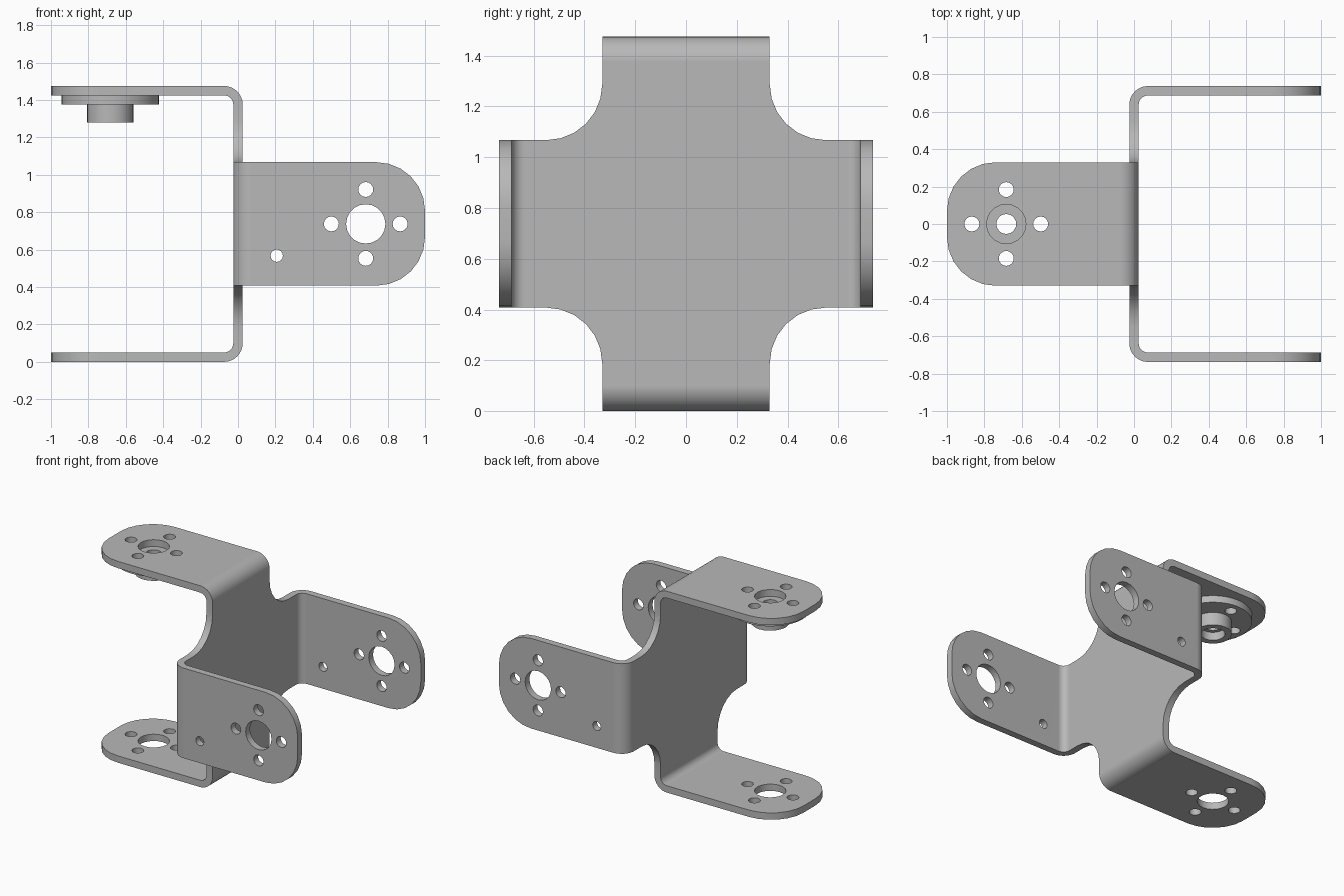
import bpy, bmesh, math

if "Cube" in bpy.data.objects:
    bpy.data.objects.remove(bpy.data.objects["Cube"])

T = 0.05                # sheet thickness
ZC = 0.7375             # height of the bracket centre
H = ZC - T / 2          # centre to mid-surface of each flange
R = 0.075               # mid-surface bend radius
W = 0.33                # half width of the arms
HUB = 0.683             # distance of the hole pattern from the web
PITCH = 0.184           # screw hole spacing from the main hole

steel = bpy.data.materials.new("steel grey")
steel.diffuse_color = (0.48, 0.48, 0.48, 1)
steel.use_nodes = True
steel.node_tree.nodes["Principled BSDF"].inputs["Base Color"].default_value = steel.diffuse_color


def arc(cx, cy, r, a0, a1, n):
    return [(cx + r * math.cos(math.radians(a0 + (a1 - a0) * i / n)),
             cy + r * math.sin(math.radians(a0 + (a1 - a0) * i / n))) for i in range(n + 1)]


def circle(cx, cy, r, n=20):
    return arc(cx, cy, r, 0, 360, n)[:-1]


def screw_holes(cx):
    return [circle(cx + dx * PITCH, dy * PITCH, 0.04, 16)
            for dx, dy in ((1, 0), (-1, 0), (0, 1), (0, -1))]


def fill(bm, loops, place):
    """Fill an outline with holes, put in space by place(u, v)."""
    edges = []
    for loop in loops:
        vs = [bm.verts.new(place(u, v)) for u, v in loop]
        edges += [bm.edges.new((vs[i - 1], vs[i])) for i in range(len(vs))]
    bmesh.ops.triangle_fill(bm, use_beauty=True, use_dissolve=False, edges=edges)


def finish(bm, name, thickness=0):
    bmesh.ops.remove_doubles(bm, verts=bm.verts, dist=1e-4)
    bmesh.ops.recalc_face_normals(bm, faces=bm.faces)
    me = bpy.data.meshes.new(name)
    bm.to_mesh(me)
    bm.free()
    me.materials.append(steel)
    ob = bpy.data.objects.new(name, me)
    bpy.context.collection.objects.link(ob)
    bpy.ops.object.select_all(action='DESELECT')
    ob.select_set(True)
    bpy.context.view_layer.objects.active = ob
    if thickness:
        mod = ob.modifiers.new("thickness", 'SOLIDIFY')
        mod.thickness, mod.offset, mod.use_even_offset = thickness, 0, True
        bpy.ops.object.modifier_apply(modifier=mod.name)
    bpy.ops.object.shade_smooth_by_angle(angle=math.radians(35))
    ob.modifiers.new("flat face normals", 'WEIGHTED_NORMAL').keep_sharp = True
    return ob


# Bracket: cross-shaped web with filleted inner corners
bm = bmesh.new()
quarter = [(H - R, W)] + arc(0.55, 0.55, 0.55 - W, 270, 180, 6) + [(W, H - R)]
outline = []
for k in range(4):
    outline += quarter
    quarter = [(-b, a) for a, b in quarter]
bm.faces.new([bm.verts.new((0, a, ZC + b)) for a, b in outline])

# Flange outline with rounded end corners, main hole and screw holes
er = 0.26
flange = ([(R, -W)] + arc(1 - er, -W + er, er, -90, 0, 6)
          + arc(1 - er, W - er, er, 0, 90, 6) + [(R, W)])
holes = [circle(HUB, 0, 0.105)] + screw_holes(HUB)
side_hole = [circle(0.207, -0.17, 0.033, 16)]

# Four bends and flanges: top and bottom fold to -x, front and back to +x
for s in (1, -1):
    for upright in (True, False):
        def place(d, h, v):
            return (-h, v, ZC + s * d) if upright else (h, s * d, ZC + v)
        rows = []
        for k in range(9):
            a = math.pi / 2 * k / 8
            d, h = H - R + R * math.sin(a), R * (1 - math.cos(a))
            rows.append([bm.verts.new(place(d, h, v)) for v in (-W, W)])
        for p, q in zip(rows, rows[1:]):
            bm.faces.new((p[0], p[1], q[1], q[0]))
        fill(bm, [flange] + holes + ([] if upright else side_hole),
             lambda h, v: place(H, h, v))
finish(bm, "folded_bracket", T)

# Round hub disc under the top flange
bm = bmesh.new()
fill(bm, [circle(-HUB, 0, 0.26, 40), circle(-HUB, 0, 0.053, 24)] + screw_holes(-HUB),
     lambda u, v: (u, v, 2 * ZC - 1.5 * T))
finish(bm, "hub_disc", T)

# Hollow boss below the disc, with a stepped bore
bm = bmesh.new()
profile = [(0.125, 1.375), (0.125, 1.28), (0.08, 1.28), (0.08, 1.34), (0.053, 1.34), (0.053, 1.375)]
vs = [bm.verts.new((-HUB + r, 0, z)) for r, z in profile]
es = [bm.edges.new(vs[i:i + 2]) for i in range(len(vs) - 1)]
bmesh.ops.spin(bm, geom=vs + es, cent=(-HUB, 0, 0), axis=(0, 0, 1),
               angle=2 * math.pi, steps=24)
finish(bm, "hub_boss")
